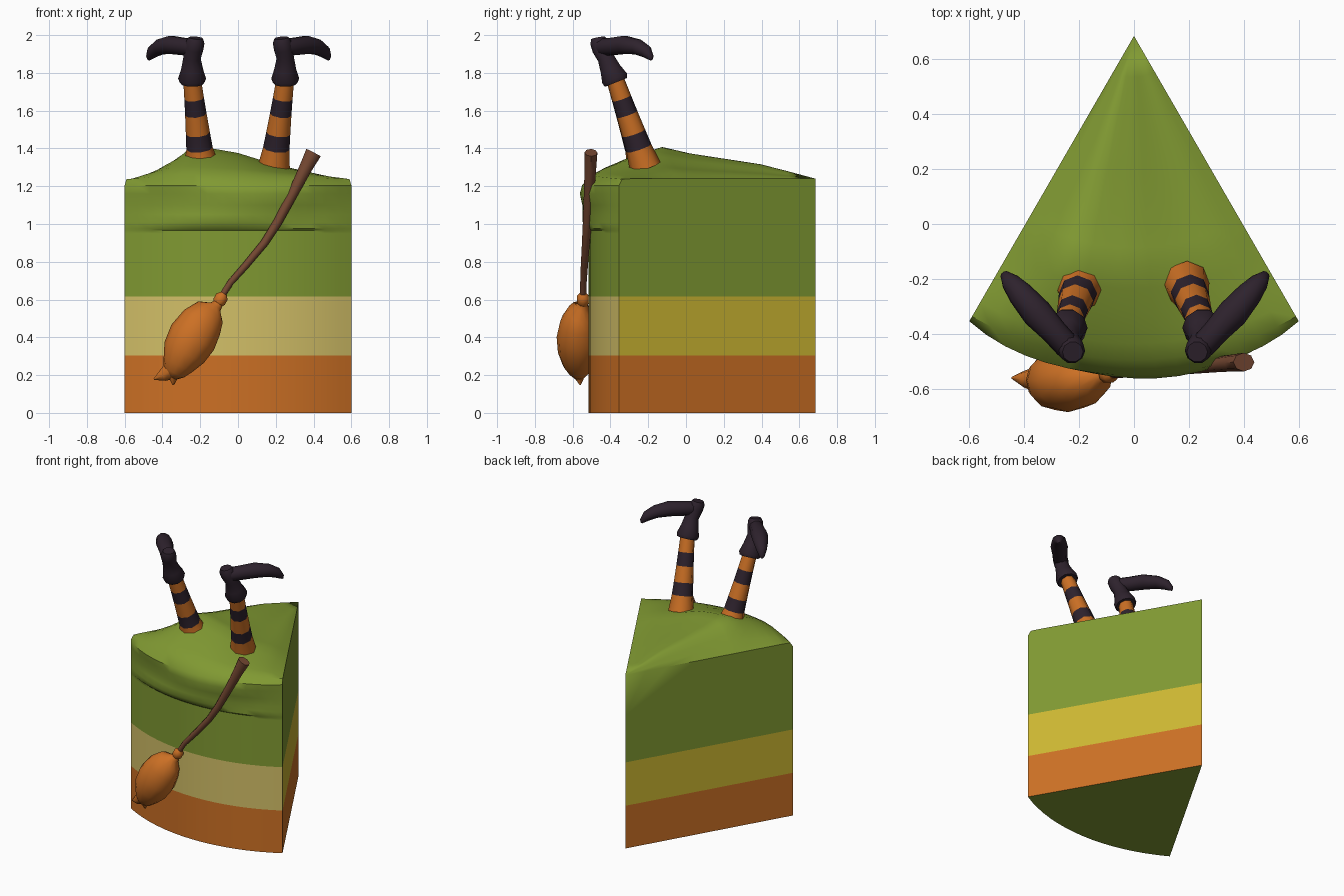
import bpy, bmesh, math
from mathutils import Vector

if "Cube" in bpy.data.objects:
    bpy.data.objects.remove(bpy.data.objects["Cube"])


def mat(name, rgb):
    m = bpy.data.materials.new(name)
    m.diffuse_color = (*rgb, 1)
    m.use_nodes = True
    m.node_tree.nodes["Principled BSDF"].inputs["Base Color"].default_value = m.diffuse_color
    return m


GREEN = mat("green", (0.216, 0.319, 0.032))
YELLOW = mat("yellow", (0.61, 0.474, 0.032))
CREAM = mat("cream", (0.645, 0.521, 0.136))
ORANGE = mat("orange", (0.604, 0.162, 0.018))
DARK = mat("dark purple", (0.027, 0.016, 0.026))
BROWN = mat("brown", (0.18, 0.065, 0.032))


def finish(bm, name, mats, angle=40):
    bmesh.ops.recalc_face_normals(bm, faces=bm.faces[:])
    me = bpy.data.meshes.new(name)
    for f in bm.faces:
        f.smooth = True
    bm.to_mesh(me)
    bm.free()
    for m in mats:
        me.materials.append(m)
    me.set_sharp_from_angle(angle=math.radians(angle))
    ob = bpy.data.objects.new(name, me)
    bpy.context.collection.objects.link(ob)
    return ob


def tube(name, pts, mats, n=10, ref=(0, 1, 0), idx=None):
    """Sweep an ellipse; pts rows are x, y, z, half width[, half depth]."""
    bm = bmesh.new()
    c = [Vector(p[:3]) for p in pts]
    rings = []
    for i, p in enumerate(pts):
        t = (c[min(i + 1, len(c) - 1)] - c[max(i - 1, 0)]).normalized()
        side = t.cross(Vector(ref)).normalized()
        up = side.cross(t)
        a, b = p[3], p[-1]
        rings.append([bm.verts.new(c[i] + side * a * math.cos(k * math.tau / n)
                                   + up * b * math.sin(k * math.tau / n)) for k in range(n)])
    for i in range(len(rings) - 1):
        for k in range(n):
            f = bm.faces.new((rings[i][k], rings[i][(k + 1) % n],
                              rings[i + 1][(k + 1) % n], rings[i + 1][k]))
            f.material_index = idx[i] if idx else 0
    bm.faces.new(rings[0])
    bm.faces.new(rings[-1])
    return finish(bm, name, mats, 50)


def interp(table, x):
    for (x0, y0), (x1, y1) in zip(table, table[1:]):
        if x <= x1:
            return y0 + (y1 - y0) * (x - x0) / (x1 - x0)
    return table[-1][1]


# wedge layout: tip at the back, rounded front
TIP, R, N = 0.685, 1.2, 16
angles = [-30 + 60 * i / N for i in range(N + 1)]


def polar(r, deg, z):
    a = math.radians(deg)
    return (r * math.sin(a), TIP - r * math.cos(a), z)


# layered cake body
bm = bmesh.new()
levels = [0, 0.305, 0.615, 0.95]
rows = [[bm.verts.new((0, TIP, z))] + [bm.verts.new(polar(R, a, z)) for a in angles] for z in levels]
for i in range(3):
    lo, hi = rows[i], rows[i + 1]
    for k in range(len(lo)):
        j = (k + 1) % len(lo)
        f = bm.faces.new((lo[k], lo[j], hi[j], hi[k]))
        front = 0 < k < len(lo) - 1
        f.material_index = (0, 2 if front else 1, 3)[i]
bm.faces.new(rows[0]).material_index = 3
finish(bm, "cake_layers", [ORANGE, YELLOW, CREAM, GREEN])

# lumpy frosting: mounded top, rolled over the front
ridge = [(0, 0), (0.285, 0.075), (0.685, 0.135), (0.84, 0.17), (1.0, 0.12), (1.12, 0.065), (1.2, 0)]
across = [(-30, 0), (-24, 0.5), (-17, 1), (-10, 0.95), (0, 0.8), (13, 0.45), (24, 0.25), (30, 0)]
top_r = [0.15, 0.3, 0.5, 0.685, 0.77, 0.84, 0.92, 1.0, 1.06, 1.12]
lip = [(0.0, -0.02, 1.238), (0.035, 0.0, 1.205), (0.038, 0.0, 1.16), (0.022, 0.0, 1.1),
       (0.02, 0.0, 1.05), (0.022, 0.0, 1.01), (0.012, 0.0, 0.975), (0.0, 0.0, 0.965), (0.0, 0.0, 0.95)]
bm = bmesh.new()
tip = bm.verts.new((0, TIP, 1.24))
base = bm.verts.new((0, TIP, 0.95))
cols = []
for a in angles:
    w = 1 - (a / 30) ** 4
    col = [bm.verts.new(polar(r, a, 1.24 + interp(ridge, r) * interp(across, a))) for r in top_r]
    for i, (bulge, inset, z) in enumerate(lip):
        wave = 0.012 * math.sin(math.radians(a * 7 + i * 25)) * w * (1 if 1 < i < 6 else 0)
        lift = 0.03 * w * interp(across, a) if i == 0 else 0
        col.append(bm.verts.new(polar(R + bulge * w + inset + wave, a, z + lift)))
    cols.append(col)
for p, q in zip(cols, cols[1:]):
    bm.faces.new((tip, p[0], q[0]))
    for i in range(len(p) - 1):
        bm.faces.new((p[i], p[i + 1], q[i + 1], q[i]))
for col in (cols[0], cols[-1]):
    bm.faces.new([tip] + col + [base])
finish(bm, "frosting", [GREEN])

# striped legs and upside-down boots
for s, name, dx, drop in ((1, "right", 0, 1.30), (-1, "left", -0.007, 1.345)):
    def P(x, y, z, *r):
        return (s * (x + dx), y, z, *r)

    foot = Vector((0.19 if s > 0 else 0.205, -0.215 if s > 0 else -0.235, drop))
    ankle = Vector((0.25, -0.375, 1.765))
    leg = []
    for z, r in ((drop, 0.085), (1.40, 0.07), (1.48, 0.064), (1.58, 0.057), (1.665, 0.052), (1.765, 0.047)):
        p = foot.lerp(ankle, (z - drop) / (1.765 - drop))
        leg.append(P(*p, r))
    tube(name + "_leg", leg, [ORANGE, DARK], 8, idx=[0, 1, 0, 1, 0])
    tube(name + "_boot_shaft", [P(0.25, -0.37, 1.75, 0.066), P(0.25, -0.378, 1.77, 0.074),
                                P(0.25, -0.40, 1.82, 0.058), P(0.25, -0.425, 1.88, 0.046),
                                P(0.24, -0.45, 1.93, 0.05), P(0.232, -0.462, 1.965, 0.048),
                                P(0.23, -0.466, 1.985, 0.038)], [DARK])
    tube(name + "_boot_toe", [P(0.225, -0.475, 1.935, 0.03), P(0.25, -0.445, 1.935, 0.047),
                              P(0.30, -0.39, 1.94, 0.048), P(0.36, -0.325, 1.948, 0.056, 0.05),
                              P(0.42, -0.255, 1.937, 0.047, 0.042), P(0.458, -0.21, 1.912, 0.034),
                              P(0.477, -0.187, 1.882, 0.018), P(0.48, -0.183, 1.868, 0.006)],
         [DARK], ref=(0, 0, 1))

# broom handle
tube("broom_handle", [(0.40, -0.503, 1.378, 0.043, 0.034), (0.36, -0.506, 1.30, 0.035, 0.031),
                      (0.30, -0.512, 1.18, 0.028), (0.21, -0.522, 1.01, 0.024),
                      (0.14, -0.53, 0.90, 0.021), (0.04, -0.538, 0.78, 0.019),
                      (-0.04, -0.543, 0.69, 0.017), (-0.10, -0.545, 0.595, 0.017)], [BROWN], 8)

# broom binding and bristles
tube("broom_binding", [(-0.075, -0.545, 0.632, 0.018), (-0.085, -0.545, 0.615, 0.034),
                       (-0.10, -0.545, 0.588, 0.034), (-0.11, -0.545, 0.57, 0.022)], [ORANGE])
tube("broom_bristles", [(-0.10, -0.545, 0.585, 0.024), (-0.12, -0.55, 0.56, 0.035),
                        (-0.145, -0.56, 0.535, 0.085, 0.065), (-0.19, -0.568, 0.48, 0.115, 0.098),
                        (-0.24, -0.57, 0.40, 0.131, 0.115), (-0.285, -0.57, 0.32, 0.118, 0.108),
                        (-0.318, -0.568, 0.255, 0.085, 0.085), (-0.34, -0.567, 0.215, 0.06, 0.055),
                        (-0.352, -0.565, 0.19, 0.03, 0.03)], [ORANGE], 12)
for i, (x, z) in enumerate(((-0.445, 0.178), (-0.342, 0.148))):
    tube(f"bristle_tip_{i + 1}", [(-0.325, -0.566, 0.245, 0.062, 0.055),
                                  ((x - 0.35) / 2, -0.565, 0.198, 0.032),
                                  (x, -0.56, z, 0.004)], [ORANGE], 8)
